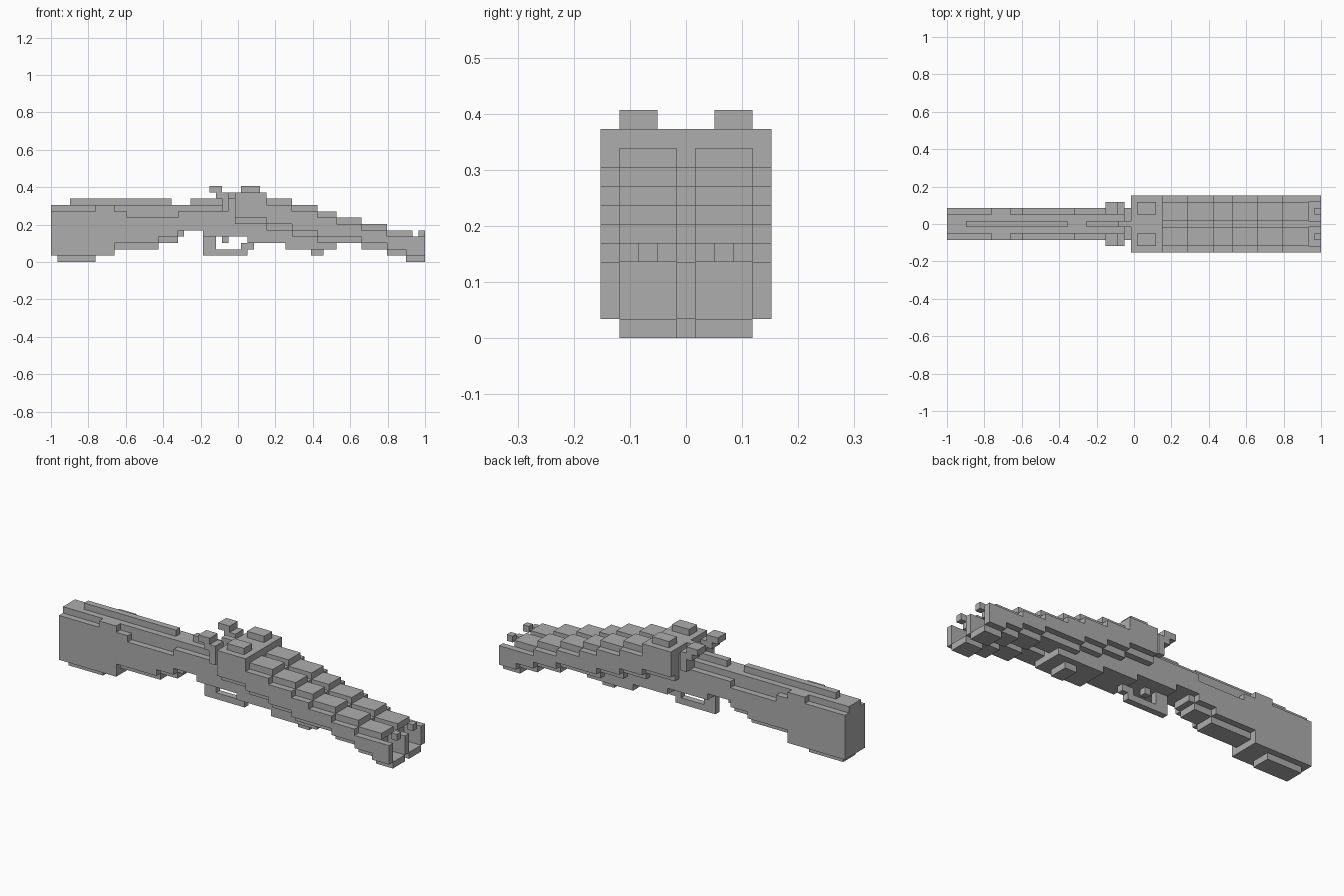
import bpy
import bmesh
from mathutils import Matrix, Vector

cube = bpy.data.objects.get("Cube")
if cube:
    bpy.data.objects.remove(cube, do_unlink=True)

LENGTH = 59              # grid cells along the gun
CELL = 2 / LENGTH

mat = bpy.data.materials.new("plain_grey")
mat.use_nodes = True
GREY = (0.42, 0.42, 0.42, 1)
mat.diffuse_color = GREY
mat.node_tree.nodes["Principled BSDF"].inputs["Base Color"].default_value = GREY


def span(x0, x1, z0, z1, half):
    """Block centred on y = 0, given in grid cells."""
    return [(x0, x1, -half, half, z0, z1)]


def pair(x0, x1, z0, z1, inner, outer):
    """Two blocks mirrored across y = 0."""
    return [(x0, x1, inner, outer, z0, z1), (x0, x1, -outer, -inner, z0, z1)]


def build(name, blocks):
    bm = bmesh.new()
    for x0, x1, y0, y1, z0, z1 in blocks:
        centre = Vector(((x0 + x1 - LENGTH) / 2, (y0 + y1) / 2, (z0 + z1) / 2))
        size = Matrix.Diagonal((x1 - x0, y1 - y0, z1 - z0, 1))
        bmesh.ops.create_cube(bm, size=1, matrix=Matrix.Translation(centre) @ size)
    bmesh.ops.scale(bm, vec=(CELL, CELL, CELL), verts=bm.verts)
    mesh = bpy.data.meshes.new(name)
    bm.to_mesh(mesh)
    bm.free()
    mesh.materials.append(mat)
    obj = bpy.data.objects.new(name, mesh)
    bpy.context.collection.objects.link(obj)


# Stock: wide cheeks, narrower core above and below, thin comb on top
stock = []
for x0, x1, z0, z1 in [(0, 7, 1, 8), (7, 10, 1, 9), (10, 12, 3, 8),
                       (12, 17, 3, 7), (17, 20, 4, 7), (20, 24, 5, 8)]:
    stock += span(x0, x1, z0, z1, 2.5)
for x0, x1, z0 in [(0, 1, 1), (1, 7, 0), (7, 10, 1), (10, 17, 2),
                   (17, 20, 3), (20, 21, 4), (21, 24, 5)]:
    stock += span(x0, x1, z0, 9, 1.5)
build("stock", stock)
build("stock_comb", span(3, 19, 9, 10, 0.5))

# Receiver and its raised spine
build("receiver", span(24, 31, 4, 8, 2.5) + span(24, 29, 8, 9, 1.5)
      + span(28, 29, 8, 10, 2.5))
build("receiver_spine", span(22, 29, 9, 10, 0.5) + span(27, 29, 10, 11, 0.5))

# Hammers
build("hammers", pair(25, 27, 11, 12, 1.5, 3.5) + pair(26, 28, 10, 11, 1.5, 3.5)
      + pair(27, 28, 8, 10, 1.5, 3.5))

# Trigger and guard
build("trigger", span(27, 28, 3, 4, 0.5))
build("trigger_guard", span(24, 31, 1, 2, 0.5) + span(24, 26, 2, 4, 0.5)
      + span(30, 32, 2, 3, 0.5) + span(31, 32, 3, 4, 0.5))

# Forend under the barrels
build("forend", span(31, 37, 3, 7, 2.5) + span(37, 45, 3, 5, 2.5)
      + span(37, 45, 2, 3, 2.5) + span(41, 43, 1, 2, 1.5))

# Twin barrels stepping down towards the muzzle
barrels = span(29, 34, 7, 11, 4.5) + pair(29, 34, 6, 7, 0.5, 3.5)
for x0, x1, z0, z1 in [(34, 38, 5, 10), (38, 42, 4, 9), (42, 45, 3, 8),
                       (45, 49, 3, 7), (49, 53, 2, 6), (53, 56, 1, 5)]:
    barrels += span(x0, x1, z0 + 1, z1 - 1, 4.5) + pair(x0, x1, z0, z1, 0.5, 3.5)
build("barrels", barrels)
build("breech_blocks", pair(30, 33, 11, 12, 1.5, 3.5))

# Open muzzle rings with front beads
build("muzzle", span(56, 59, 1, 4, 0.5) + pair(56, 59, 1, 4, 3.5, 4.5)
      + pair(56, 59, 0, 1, 0.5, 3.5) + pair(56, 57, 4, 5, 0.5, 3.5))
build("front_beads", pair(58, 59, 4, 5, 1.5, 2.5))
